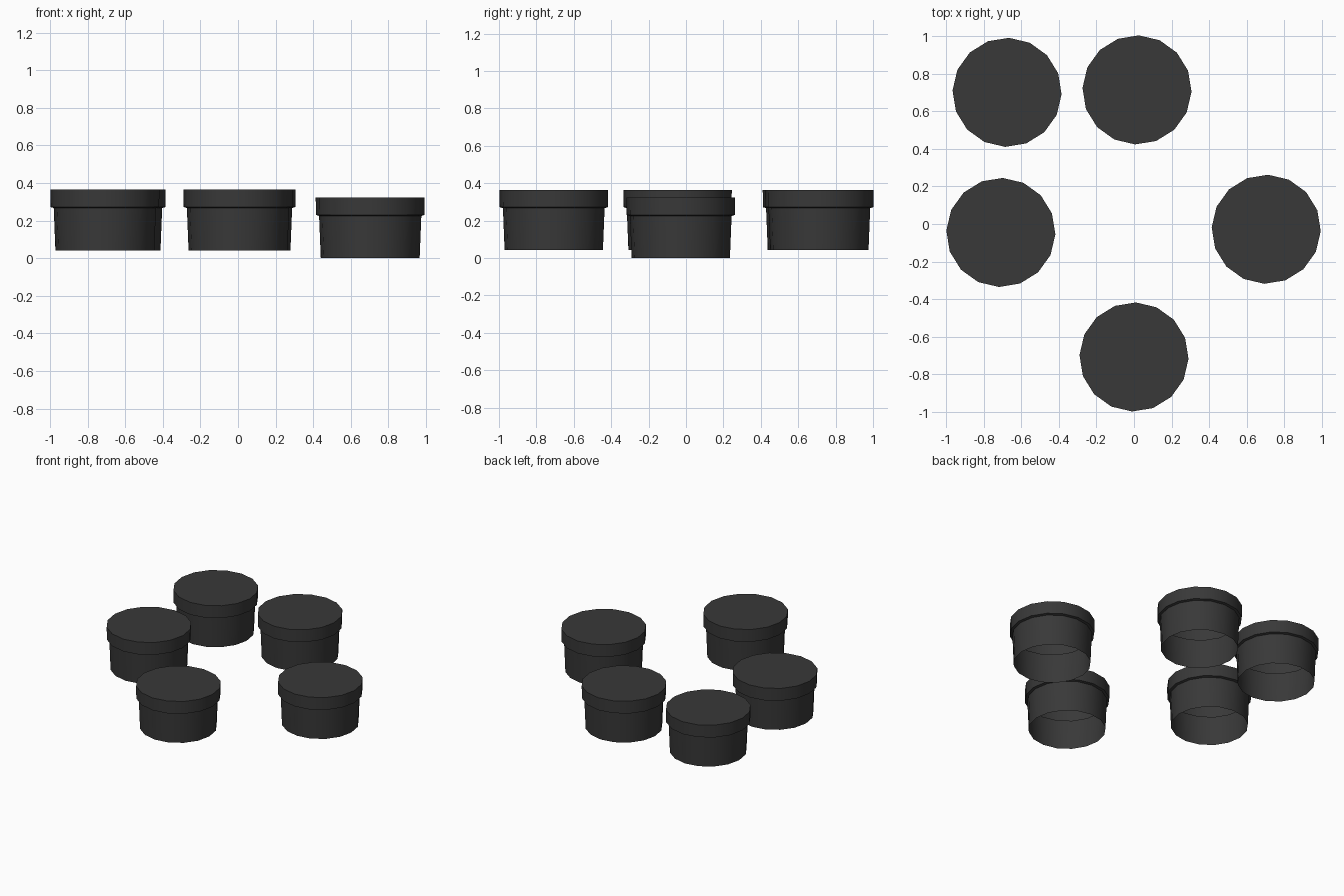
import bpy, bmesh, math

if "Cube" in bpy.data.objects:
    bpy.data.objects.remove(bpy.data.objects["Cube"])

SIDES = 16
TURN = math.radians(-2)

mat = bpy.data.materials.new("dark_plastic")
mat.diffuse_color = (0.04, 0.04, 0.04, 1)
mat.use_nodes = True
mat.node_tree.nodes["Principled BSDF"].inputs["Base Color"].default_value = mat.diffuse_color

# (radius, height) from the open bottom edge up to the closed top
PROFILE = [(0.263, 0.0), (0.272, 0.225), (0.289, 0.23), (0.290, 0.323)]


def make_cap(name, x, y, z):
    bm = bmesh.new()
    rings = []
    for r, h in PROFILE:
        rings.append([bm.verts.new((r * math.cos(TURN + 2 * math.pi * i / SIDES),
                                    r * math.sin(TURN + 2 * math.pi * i / SIDES), h))
                      for i in range(SIDES)])
    # side walls and the step under the lip
    for low, high in zip(rings, rings[1:]):
        for i in range(SIDES):
            j = (i + 1) % SIDES
            bm.faces.new((low[i], low[j], high[j], high[i]))
    # flat top, underside left open
    bm.faces.new(rings[-1])
    mesh = bpy.data.meshes.new(name)
    bm.to_mesh(mesh)
    bm.free()
    mesh.materials.append(mat)
    obj = bpy.data.objects.new(name, mesh)
    obj.location = (x, y, z)
    bpy.context.collection.objects.link(obj)
    bpy.ops.object.select_all(action='DESELECT')
    obj.select_set(True)
    bpy.context.view_layer.objects.active = obj
    bpy.ops.object.shade_smooth_by_angle(angle=math.radians(30))


# four raised caps and one lower cap on the right
make_cap("cap_back_left", -0.675, 0.70, 0.042)
make_cap("cap_back", 0.016, 0.713, 0.042)
make_cap("cap_left", -0.708, -0.045, 0.042)
make_cap("cap_front", 0.0, -0.707, 0.042)
make_cap("cap_right", 0.703, -0.028, 0.0)
